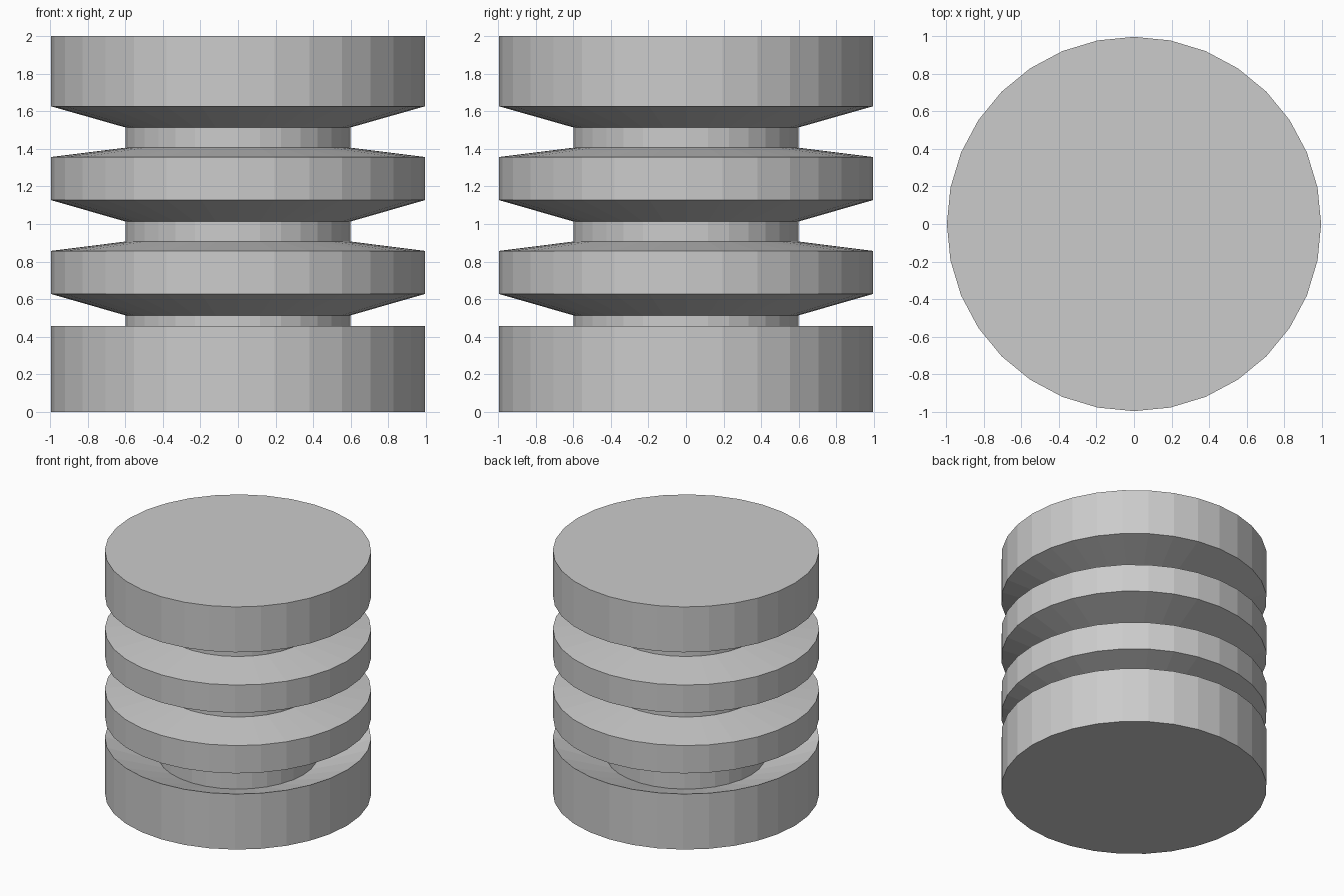
import bpy, bmesh
from math import cos, sin, tau

if "Cube" in bpy.data.objects:
    bpy.data.objects.remove(bpy.data.objects["Cube"])

SIDES = 32
R, CORE = 0.995, 0.597

# Side profile (radius, height), bottom to top
profile = [(R, 0.0), (R, 0.458), (CORE, 0.313)]   # base with dished top
for z in (0.0, 0.499):                            # two identical rings
    profile += [(CORE, z + 0.514), (R, z + 0.628), (R, z + 0.857), (CORE, z + 0.907)]
profile += [(CORE, 1.513), (R, 1.626), (R, 2.0)]  # top cap

# Lathe the profile into flat-sided rings
bm = bmesh.new()
rings = [[bm.verts.new((r * cos(tau * i / SIDES), r * sin(tau * i / SIDES), z))
          for i in range(SIDES)] for r, z in profile]
for low, high in zip(rings, rings[1:]):
    for i in range(SIDES):
        j = (i + 1) % SIDES
        bm.faces.new((low[i], low[j], high[j], high[i]))

# Close both ends
bm.faces.new(rings[0][::-1])
bm.faces.new(rings[-1])

mesh = bpy.data.meshes.new("grooved_cylinder")
bm.to_mesh(mesh)
bm.free()
bpy.context.collection.objects.link(bpy.data.objects.new("grooved_cylinder", mesh))
